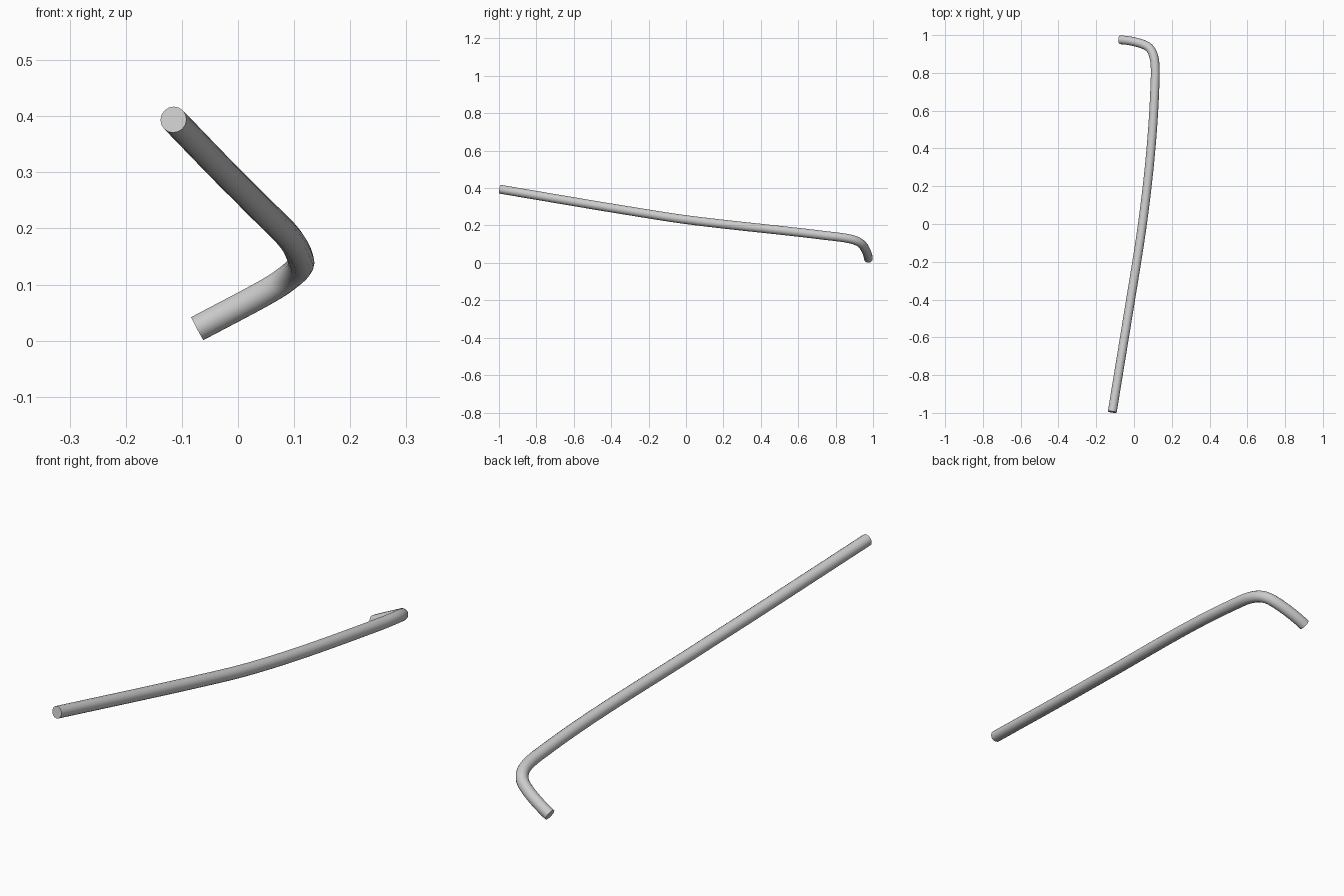
import bpy
from mathutils import Vector

if "Cube" in bpy.data.objects:
    bpy.data.objects.remove(bpy.data.objects["Cube"])

RADIUS = 0.0235

# Centre line of the rod: point, travel direction, handle length in, handle length out
path = [
    ((-0.115, -0.995, 0.394), (0.163, 1, -0.167), 0.2, 0.23),
    ((0.000, -0.290, 0.276), (0.163, 1, -0.160), 0.23, 0.10),
    ((0.046, 0.010, 0.230), (0.135, 1, -0.130), 0.10, 0.25),
    ((0.111, 0.740, 0.147), (0.035, 1, -0.125), 0.25, 0.08),
    ((0.078, 0.935, 0.104), (-0.66, 0.58, -0.48), 0.06, 0.035),
    ((-0.0725, 0.975, 0.0215), (-0.88, 0.03, -0.47), 0.06, 0.03),
]

# Bent rod swept along the path with flat ends
curve = bpy.data.curves.new("bent_rod", "CURVE")
curve.dimensions = "3D"
curve.bevel_depth = RADIUS
curve.bevel_resolution = 6
curve.resolution_u = 14
curve.use_fill_caps = True
spline = curve.splines.new("BEZIER")
spline.bezier_points.add(len(path) - 1)
for bp, (co, direction, h_in, h_out) in zip(spline.bezier_points, path):
    d = Vector(direction).normalized()
    bp.handle_left_type = bp.handle_right_type = "FREE"
    bp.co = co
    bp.handle_left = Vector(co) - d * h_in
    bp.handle_right = Vector(co) + d * h_out

rod = bpy.data.objects.new("bent_rod", curve)
bpy.context.collection.objects.link(rod)
bpy.context.view_layer.objects.active = rod
rod.select_set(True)
bpy.ops.object.convert(target="MESH")
bpy.ops.object.shade_smooth_by_angle()
